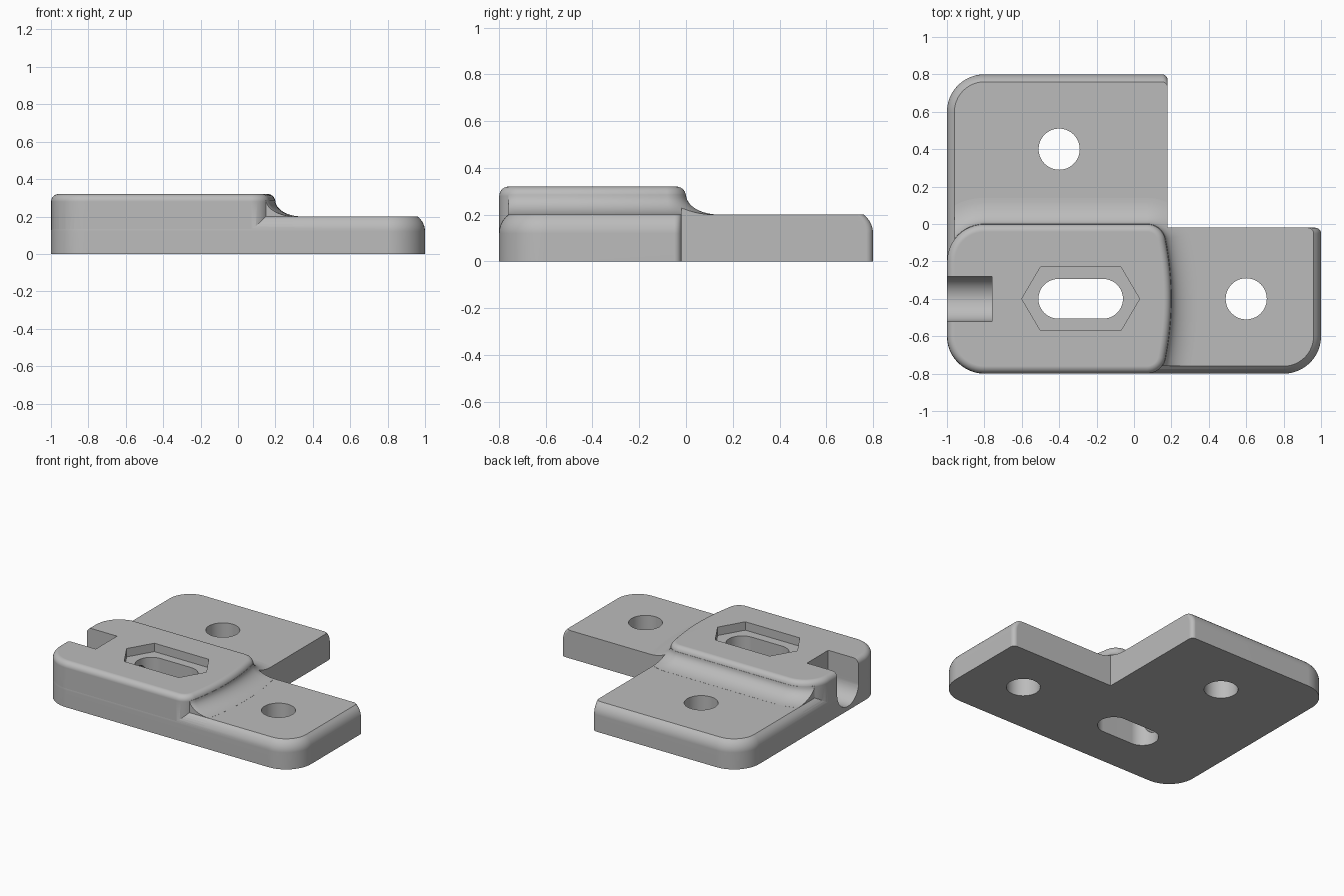
import bpy
import bmesh
from math import sin, cos, pi, radians, sqrt
from mathutils import Vector

cube = bpy.data.objects.get("Cube")
if cube:
    bpy.data.objects.remove(cube)


def arc(cx, cy, r, a0, a1, n=12):
    """Points along an arc, angles in degrees."""
    angles = [radians(a0 + (a1 - a0) * i / n) for i in range(n + 1)]
    return [(cx + r * cos(a), cy + r * sin(a)) for a in angles]


def loft(name, rings):
    """Closed solid through rings of equal point count."""
    bm = bmesh.new()
    rows = [[bm.verts.new(p) for p in ring] for ring in rings]
    for low, high in zip(rows, rows[1:]):
        for i in range(len(low)):
            j = (i + 1) % len(low)
            bm.faces.new((low[i], low[j], high[j], high[i]))
    bm.faces.new(rows[0][::-1])
    bm.faces.new(rows[-1])
    bmesh.ops.recalc_face_normals(bm, faces=bm.faces)
    mesh = bpy.data.meshes.new(name)
    bm.to_mesh(mesh)
    bm.free()
    obj = bpy.data.objects.new(name, mesh)
    bpy.context.collection.objects.link(obj)
    return obj


def at_z(outline, z):
    return [(x, y, z) for x, y in outline]


def prism(name, outline, z0, z1):
    return loft(name, [at_z(outline, z0), at_z(outline, z1)])


def x_prism(name, outline, x0, x1):
    return loft(name, [[(x, y, z) for y, z in outline] for x in (x0, x1)])


def combine(target, tool, operation):
    """Apply a boolean and remove the tool."""
    mod = target.modifiers.new("combine", "BOOLEAN")
    mod.operation = operation
    mod.solver = "EXACT"
    mod.object = tool
    bpy.context.view_layer.objects.active = target
    bpy.ops.object.modifier_apply(modifier=mod.name)
    bpy.data.objects.remove(tool)


# Outlines
def plate_outline(inset):
    """L shape whose inner edges stay put while the outer ones move in."""
    r = 0.2 - inset
    return (arc(-0.8, -0.6, r, 180, 270) + arc(0.8, -0.6, r, 270, 360)
            + arc(0.97 - inset, -0.05, 0.03, 0, 90, 5)
            + [(0.18, -0.02)]
            + arc(0.15, 0.77 - inset, 0.03, 0, 90, 5)
            + arc(-0.8, 0.6, r, 90, 180))


def block_outline(offset):
    """Rounded block with a gently bowed right end."""
    tilt = 11.5
    return (arc(-0.8, -0.6, 0.2 + offset, 180, 270)
            + arc(0.07, -0.7, 0.1 + offset, 270, 360 - tilt)
            + arc(-1.4, -0.4, 1.6 + offset, -tilt, tilt, 16)[1:-1]
            + arc(0.07, -0.1, 0.1 + offset, tilt, 90)
            + arc(-0.8, -0.2, 0.2 + offset, 90, 180))


def crowned(top):
    """Rings of the plate with its rounded upper edge."""
    rings = [at_z(plate_outline(0), 0)]
    for i in range(7):
        h = 0.08 * i / 6
        rings.append(at_z(plate_outline(0.1 - sqrt(0.01 - h * h)), 0.12 + h))
    if top > 0.2:
        rings.append(at_z(plate_outline(0.04), top))
    return rings


# L-shaped plate
bracket = loft("mounting_bracket", crowned(0.2))

# Concave sweep from plate up to block, kept within the plate edges
rings = [at_z(block_outline(0.14), 0.15)]
for i in range(11):
    a = pi / 2 * i / 10
    rings.append(at_z(block_outline(0.14 * (1 - sin(a))),
                      0.2005 + 0.085 * (1 - cos(a))))
rings.append(at_z(block_outline(-0.05), 0.2856))
sweep = loft("sweep", rings)
combine(sweep, loft("sweep_limit", crowned(0.5)), "INTERSECT")

# Raised block with rounded top edge
rings = [at_z(block_outline(-0.001), 0.05)]
for i in range(8):
    a = pi / 2 * i / 7
    rings.append(at_z(block_outline(-0.001 - 0.04 * (1 - cos(a))),
                      0.28 + 0.04 * sin(a)))
block = loft("block", rings)

combine(bracket, block, "UNION")
combine(bracket, sweep, "UNION")

# Screw holes
for x, y in ((-0.4, 0.4), (0.6, -0.4)):
    hole = arc(x, y, 0.11, 0, 360, 48)[:-1]
    combine(bracket, prism("screw_hole", hole, -0.1, 0.5), "DIFFERENCE")

# Elongated hexagonal recess with through slot
cx, cy = -0.285, -0.4
hexagon = [(cx + 0.315, cy), (cx + 0.215, cy + 0.17), (cx - 0.215, cy + 0.17),
           (cx - 0.315, cy), (cx - 0.215, cy - 0.17), (cx + 0.215, cy - 0.17)]
combine(bracket, prism("hex_recess", hexagon, 0.26, 0.5), "DIFFERENCE")
slot = (arc(cx + 0.12, cy, 0.106, -90, 90, 20)
        + arc(cx - 0.12, cy, 0.106, 90, 270, 20))
combine(bracket, prism("slot", slot, -0.1, 0.5), "DIFFERENCE")

# Round-bottomed end notch and the bore behind it
notch = arc(cy, 0.15, 0.12, 180, 360, 24) + [(cy + 0.12, 0.5), (cy - 0.12, 0.5)]
combine(bracket, x_prism("notch", notch, -1.2, -0.76), "DIFFERENCE")
bore = arc(cy, 0.15, 0.07, 0, 360, 32)[:-1]
combine(bracket, x_prism("bore", bore, -0.8, -0.4), "DIFFERENCE")

# Single grey finish
grey = bpy.data.materials.new("grey")
grey.use_nodes = True
colour = (0.5, 0.5, 0.5, 1)
grey.diffuse_color = colour
grey.node_tree.nodes["Principled BSDF"].inputs["Base Color"].default_value = colour
bracket.data.materials.clear()
bracket.data.materials.append(grey)
for face in bracket.data.polygons:
    face.material_index = 0

# Smooth curves, crisp edges
bpy.ops.object.select_all(action="DESELECT")
bracket.select_set(True)
bpy.context.view_layer.objects.active = bracket
bpy.ops.object.shade_smooth_by_angle(angle=radians(28))
weighted = bracket.modifiers.new("even_shading", "WEIGHTED_NORMAL")
weighted.keep_sharp = True
